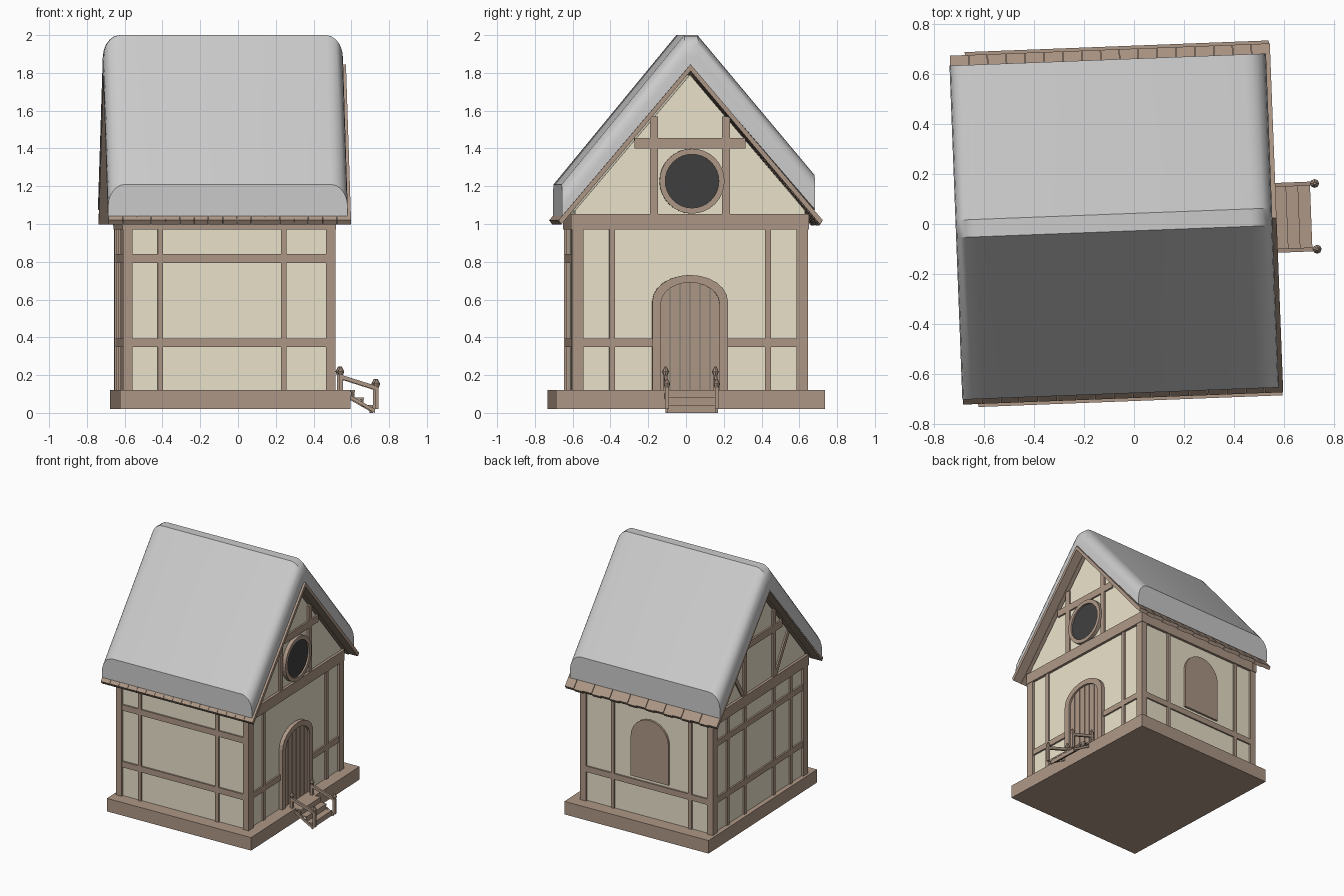
import bpy, bmesh, math
from mathutils import Matrix

if "Cube" in bpy.data.objects:
    bpy.data.objects.remove(bpy.data.objects["Cube"])

# Whole house is turned slightly about z; parts are modelled square to the walls
PLACE = Matrix.Translation((-0.07, 0, 0)) @ Matrix.Rotation(math.radians(2.2), 4, 'Z')


def material(name, rgb):
    m = bpy.data.materials.new(name)
    m.diffuse_color = (*rgb, 1)
    m.use_nodes = True
    m.node_tree.nodes["Principled BSDF"].inputs["Base Color"].default_value = m.diffuse_color
    return m


WOOD = material("wood", (0.42, 0.31, 0.24))
PLASTER = material("plaster", (0.82, 0.76, 0.59))
BLACK = material("dark_glass", (0.05, 0.05, 0.05))


def finish(bm, name, mat=None):
    bmesh.ops.recalc_face_normals(bm, faces=bm.faces)
    me = bpy.data.meshes.new(name)
    bm.to_mesh(me)
    bm.free()
    ob = bpy.data.objects.new(name, me)
    ob.matrix_world = PLACE
    bpy.context.collection.objects.link(ob)
    if mat:
        me.materials.append(mat)
    return ob


def loops(bm, pts, a, axis):
    return [bm.verts.new((a, p, z) if axis == 'x' else (p, a, z)) for p, z in pts]


def bridge(bm, A, B):
    n = len(A)
    for i in range(n):
        j = (i + 1) % n
        bm.faces.new((A[i], A[j], B[j], B[i]))


def prism(bm, pts, a0, a1, axis='x'):
    A, B = loops(bm, pts, a0, axis), loops(bm, pts, a1, axis)
    bridge(bm, A, B)
    bm.faces.new(A)
    bm.faces.new(B)


def ring(bm, outer, inner, a0, a1, axis='x'):
    L = [loops(bm, p, a, axis) for p, a in ((outer, a0), (outer, a1), (inner, a1), (inner, a0))]
    for i in range(4):
        bridge(bm, L[i], L[(i + 1) % 4])


def box(bm, x0, x1, y0, y1, z0, z1):
    prism(bm, [(y0, z0), (y1, z0), (y1, z1), (y0, z1)], x0, x1)


def arch(c, w, z0, zs, zt, n=12):
    top = [(c + w * math.cos(math.pi * i / n), zs + (zt - zs) * math.sin(math.pi * i / n)) for i in range(n + 1)]
    return [(c - w, z0), (c + w, z0)] + top


def circle(c, z, r, n=32):
    return [(c + r * math.cos(2 * math.pi * i / n), z + r * math.sin(2 * math.pi * i / n)) for i in range(n)]


# Base slab
bm = bmesh.new()
box(bm, -0.582, 0.638, -0.712, 0.712, 0.02, 0.122)
finish(bm, "base", WOOD)

# Plaster walls with gables
bm = bmesh.new()
prism(bm, [(-0.61, 0.1), (0.61, 0.1), (0.61, 1.07), (0, 1.79), (-0.61, 1.07)], -0.545, 0.545)
finish(bm, "walls", PLASTER)

# Corner posts and top beams
bm = bmesh.new()
for sx in (-1, 1):
    for sy in (-1, 1):
        xs, ys = sorted((sx * 0.512, sx * 0.562)), sorted((sy * 0.565, sy * 0.626))
        box(bm, *xs, *ys, 0.12, 1.0)
    box(bm, *sorted((sx * 0.53, sx * 0.565)), -0.63, 0.63, 0.97, 1.053)
for sy in (-1, 1):
    box(bm, -0.562, 0.562, *sorted((sy * 0.59, sy * 0.629)), 0.97, 1.05)
finish(bm, "corner_posts_and_beams", WOOD)

# Timbers on the two long sides
bm = bmesh.new()
for sy in (-1, 1):
    ys = sorted((sy * 0.6, sy * 0.622))
    for x in (-0.365, 0.289):
        box(bm, x - 0.014, x + 0.014, *ys, 0.12, 0.98)
    for z in ((0.372, 0.817) if sy < 0 else (0.372,)):
        box(bm, -0.52, 0.52, *ys, z - 0.023, z + 0.023)
finish(bm, "side_timbers", WOOD)

# Timbers on the door end and the rear end
bm = bmesh.new()
for s in (-1, 1):
    xs = sorted((s * 0.535, s * 0.558))
    for y in (-0.413, 0.413):
        box(bm, *xs, y - 0.015, y + 0.015, 0.12, 0.98)
    for y in (-0.19, 0.19):
        box(bm, *xs, y - 0.021, y + 0.021, 1.04, 1.57)
    box(bm, *xs, -0.295, 0.295, 1.4, 1.455)
for sy in (-1, 1):
    box(bm, 0.535, 0.558, *sorted((sy * 0.18, sy * 0.58)), 0.35, 0.395)
    box(bm, -0.558, -0.535, sy * 0.19 - 0.015, sy * 0.19 + 0.015, 0.12, 0.98)
    prism(bm, [(sy * 0.19, 1.05), (sy * 0.225, 1.05), (sy * 0.39, 1.315), (sy * 0.37, 1.345)], -0.556, -0.535)
for z in (0.372, 0.817):
    box(bm, -0.558, -0.535, -0.57, 0.57, z - 0.023, z + 0.023)
finish(bm, "end_timbers", WOOD)

# Door frame and planks
bm = bmesh.new()
ring(bm, arch(0, 0.2, 0.12, 0.59, 0.73), arch(0, 0.155, 0.12, 0.58, 0.69), 0.54, 0.575)
finish(bm, "door_frame", WOOD)
bm = bmesh.new()
N, W = 6, 0.158


def door_top(y):
    return 0.58 + 0.11 * math.sqrt(max(0, 1 - (y / W) ** 2))


for i in range(N):
    a, b = -W + 2 * W * i / N + 0.003, -W + 2 * W * (i + 1) / N - 0.003
    tops = [b + (a - b) * k / 3 for k in range(4)]
    prism(bm, [(a, 0.12), (b, 0.12)] + [(y, door_top(y)) for y in tops], 0.54, 0.56)
finish(bm, "door_planks", WOOD)

# Round gable window
bm = bmesh.new()
ring(bm, circle(0.01, 1.227, 0.172), circle(0.01, 1.227, 0.142), 0.54, 0.575)
finish(bm, "round_window_frame", WOOD)
bm = bmesh.new()
prism(bm, circle(0.01, 1.227, 0.145), 0.54, 0.562)
finish(bm, "round_window_pane", BLACK)

# Arched shutter on the rear long side
bm = bmesh.new()
prism(bm, arch(-0.027, 0.16, 0.42, 0.73, 0.89), 0.6, 0.626, 'y')
finish(bm, "arched_shutter", WOOD)

# Roof planks running down both slopes
bm = bmesh.new()
N, H = 17, 0.643
for s in (-1, 1):
    for i in range(N):
        a = -H + 2 * H * i / N
        d = 0.006 * (i % 2) if s > 0 else 0
        prism(bm, [(0, 1.81), (0, 1.845), (s * 0.70, 1.02 - d), (s * 0.685, 0.998 - d)],
              a + 0.001, a + 2 * H / N - 0.001)
finish(bm, "roof_planks", WOOD)

# Snow blanket: roof profile lofted lengthwise, upper side rounding down at both ends
bm = bmesh.new()
under = [(-0.68, 1.02), (0.01, 1.83), (0.66, 1.075)]
upper = [(0.66, 1.26), (0.04, 2.0), (-0.03, 2.0), (-0.68, 1.21)]
quarter = [math.pi / 2 * k / 5 for k in range(6)]
stations = [(-0.635 + 0.09 * (1 - math.cos(a)), 0.12 * (1 - math.sin(a))) for a in quarter]
stations += [(-x, d) for x, d in reversed(stations)]
rings = [loops(bm, under + [(y, z - d) for y, z in upper], x - 0.01, 'x') for x, d in stations]
for A, B in zip(rings, rings[1:]):
    bridge(bm, A, B)
bm.faces.new(rings[0])
bm.faces.new(rings[-1])
snow = finish(bm, "roof_snow")
bpy.context.view_layer.objects.active = snow
snow.select_set(True)
bpy.ops.object.shade_smooth_by_angle(angle=math.radians(30))

# Stair treads and risers
bm = bmesh.new()
for i in range(3):
    x, z = 0.635 + 0.048 * i, 0.122 - 0.04 * i
    box(bm, x, x + 0.05, -0.13, 0.13, z - 0.012, z)
    box(bm, x + 0.04, x + 0.048, -0.13, 0.13, z - 0.042, z - 0.01)
finish(bm, "stairs", WOOD)

# Stair railings with pointed posts
bm = bmesh.new()
for y in (-0.132, 0.132):
    for x, z0, z1 in ((0.61, 0.12, 0.2), (0.8, 0.02, 0.135)):
        box(bm, x - 0.01, x + 0.01, y - 0.01, y + 0.01, z0, z1)
        for h, r1, r2, z in ((0.02, 0.012, 0.018, z1 + 0.01), (0.025, 0.018, 0.005, z1 + 0.032)):
            bmesh.ops.create_cone(bm, cap_ends=True, segments=8, radius1=r1, radius2=r2, depth=h,
                                  matrix=Matrix.Translation((x, y, z)))
    prism(bm, [(0.61, 0.18), (0.8, 0.12), (0.8, 0.142), (0.61, 0.202)], y - 0.008, y + 0.008, 'y')
    prism(bm, [(0.64, 0.085), (0.79, 0.0), (0.79, 0.02), (0.64, 0.105)], y - 0.006, y + 0.006, 'y')
finish(bm, "stair_railings", WOOD)
